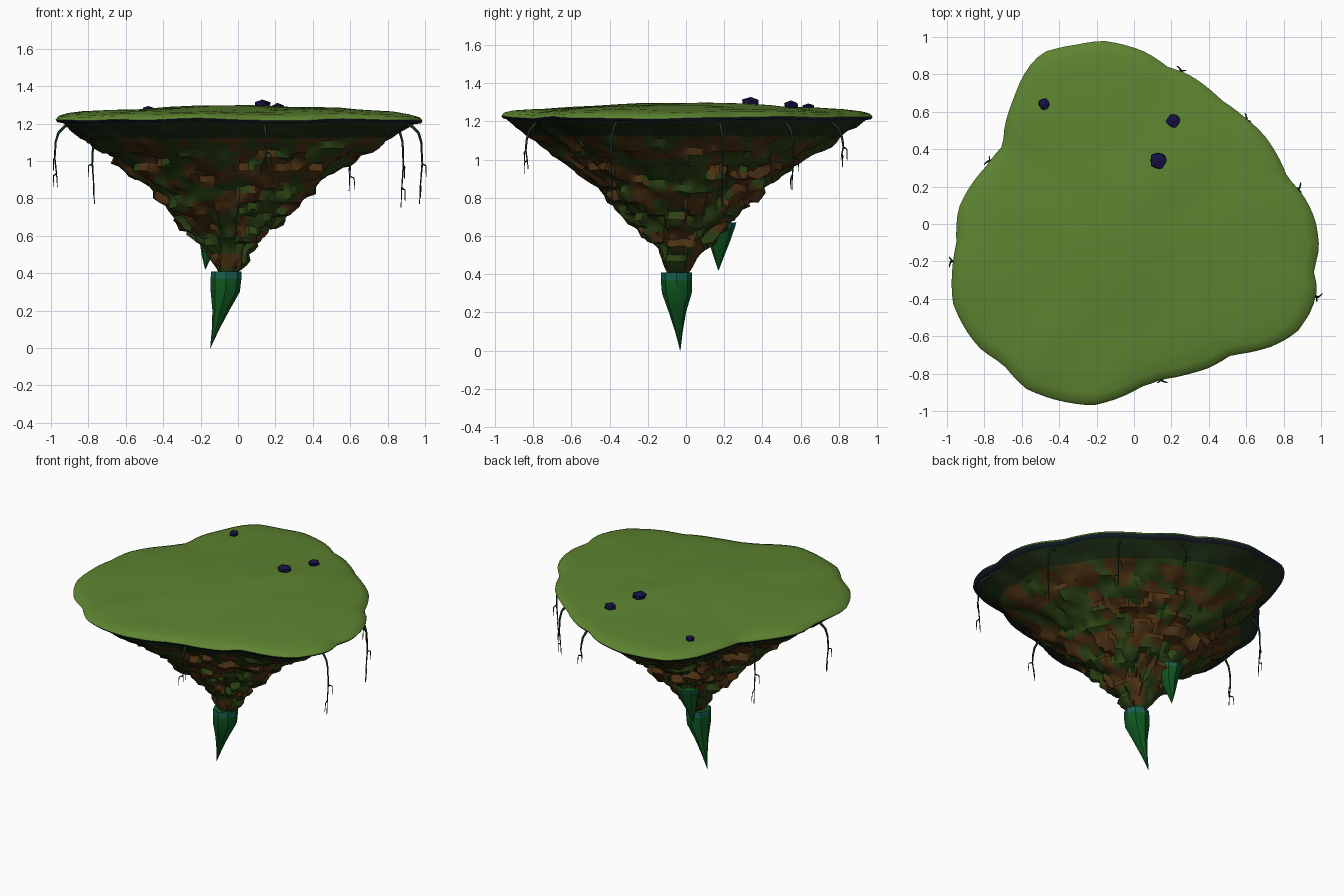
import bpy, bmesh, math, random
from mathutils import Vector, noise

if "Cube" in bpy.data.objects:
    bpy.data.objects.remove(bpy.data.objects["Cube"])

random.seed(4)
SEG = 120

# Island outline seen from above, counterclockwise
OUTLINE = [(.99, -.13), (.97, .02), (.92, .13), (.82, .25), (.76, .38), (.70, .47), (.58, .58),
           (.47, .66), (.38, .74), (.29, .80), (.18, .84), (.06, .92), (-.06, .96), (-.17, .98),
           (-.30, .96), (-.48, .92), (-.54, .87), (-.60, .78), (-.64, .68), (-.69, .53), (-.70, .42),
           (-.79, .31), (-.89, .18), (-.94, .08), (-.95, -.10), (-.97, -.22), (-.97, -.42), (-.91, -.55),
           (-.83, -.66), (-.70, -.75), (-.58, -.88), (-.42, -.94), (-.22, -.97), (-.08, -.93), (.04, -.87),
           (.15, -.83), (.30, -.80), (.40, -.77), (.52, -.70), (.75, -.65), (.87, -.58), (.95, -.46),
           (.98, -.35), (.96, -.25)]
POLAR = sorted((math.atan2(y, x) % math.tau, math.hypot(x, y)) for x, y in OUTLINE)
POLAR = [(POLAR[-1][0] - math.tau, POLAR[-1][1])] + POLAR + [(POLAR[0][0] + math.tau, POLAR[0][1])]


def lerp_table(table, t):
    for (a, u), (b, v) in zip(table, table[1:]):
        if a <= t <= b:
            return u + (v - u) * (t - a) / (b - a)
    return table[-1][1]


def material(name, color):
    m = bpy.data.materials.new(name)
    m.diffuse_color = (*color, 1)
    m.use_nodes = True
    m.node_tree.nodes["Principled BSDF"].inputs["Base Color"].default_value = m.diffuse_color
    return m


GRASS = material("grass", (.11, .23, .03))
EDGE = material("dark_edge", (.01, .018, .03))
BROWN = material("brown_earth", (.075, .032, .007))
MOSS = material("moss_earth", (.025, .055, .007))
SHADE = material("shaded_earth", (.012, .025, .007))
SPIKE = material("green_crystal", (.005, .10, .015))
TEAL = material("teal_crystal", (.01, .12, .08))
STONE = material("navy_stone", (.008, .006, .06))
VINE = material("vine", (.008, .03, .012))


def finish(bm, name, mats, angle=None):
    bmesh.ops.recalc_face_normals(bm, faces=bm.faces)
    me = bpy.data.meshes.new(name)
    bm.to_mesh(me)
    bm.free()
    for m in mats:
        me.materials.append(m)
    ob = bpy.data.objects.new(name, me)
    bpy.context.collection.objects.link(ob)
    if angle:
        bpy.ops.object.select_all(action='DESELECT')
        ob.select_set(True)
        bpy.context.view_layer.objects.active = ob
        bpy.ops.object.shade_smooth_by_angle(angle=math.radians(angle))
    return ob


def loft(bm, rings, cap_start=False, cap_end=False):
    """Skin a list of point rings; return the faces of each band."""
    vs = [[bm.verts.new(p) for p in r] for r in rings]
    n = len(vs[0])
    bands = [[bm.faces.new((a[i], a[(i + 1) % n], b[(i + 1) % n], b[i])) for i in range(n)]
             for a, b in zip(vs, vs[1:])]
    if cap_start:
        bm.faces.new(vs[0])
    if cap_end:
        bm.faces.new(vs[-1])
    return bands


def island_ring(s, z, bump=0, rough=0):
    """Outline scaled by s, rounding and drifting towards the lower tip."""
    ring = []
    for i in range(SEG):
        a = math.tau * i / SEG
        k = min(1, s * 1.3)
        r = s * (lerp_table(POLAR, a) * k + .93 * (1 - k))
        p = Vector((r * math.cos(a) - .06 * (1 - s), r * math.sin(a) - .05 * (1 - s), z))
        p.z += bump * noise.noise(p * 3)
        if rough:
            q = p * 9
            d = rough * (noise.cell(Vector((q.x, q.y, q.z * 1.6))) - .5) + rough * noise.noise(q * 1.5)
            p += Vector((math.cos(a), math.sin(a), -.4)) * d
        ring.append(p)
    return ring


# Grassy top with a thin dark rim
bm = bmesh.new()
prof = [(.955, 1.205), (.99, 1.21), (1, 1.222), (.985, 1.24), (.94, 1.252), (.85, 1.262), (.7, 1.272),
        (.55, 1.28), (.4, 1.287), (.25, 1.293), (.1, 1.297), (.02, 1.298)]
rings = []
for s, z in prof:
    ring = island_ring(s, z, .012)
    rings.append([Vector((p.x + .06 * (1 - s), p.y + .05 * (1 - s), p.z)) for p in ring])
for k, band in enumerate(loft(bm, rings, cap_end=True)):
    for f in band:
        f.material_index = 1 if k < 2 else 0
finish(bm, "grass_top", [GRASS, EDGE], 50)

# Rough earth underside, tapering downwards
HULL = [(.40, .055), (.44, .09), (.5, .135), (.6, .215), (.7, .32), (.8, .425), (.9, .53),
        (1.0, .665), (1.1, .825), (1.16, .905), (1.215, .975)]
bm = bmesh.new()
N = 34
rings = []
for k in range(N + 1):
    z = 1.215 - (1.215 - .40) * k / N
    rough = .03 * min(1, k / 8) * min(1, (N - k) / 6 + .2)
    rings.append(island_ring(lerp_table(HULL, z), z, 0, rough))
for k, band in enumerate(loft(bm, rings, True, True)):
    for f in band:
        v = noise.noise(f.calc_center_median() * 8)
        f.material_index = 2 if k < 4 else (0 if v > -.02 else 1)
finish(bm, "earth_underside", [BROWN, MOSS, SHADE], 40)


# Hanging crystal spikes: rings of (x, y, z, radius)
def spike(name, sections, sides=8):
    bm = bmesh.new()
    rings = [[(x + r * math.cos(math.tau * i / sides), y + r * math.sin(math.tau * i / sides), z)
              for i in range(sides)] for x, y, z, r in sections]
    bands = loft(bm, rings, True, True)
    for f in bands[0]:
        f.material_index = 1
    finish(bm, name, [SPIKE, TEAL], 40)


spike("tip_spike", [(-.063, -.05, .41, .082), (-.064, -.05, .37, .082), (-.068, -.048, .30, .078),
                    (-.092, -.045, .20, .045), (-.12, -.037, .10, .02), (-.148, -.03, 0, .001)])
spike("side_spike", [(-.145, .182, .67, .082), (-.146, .18, .645, .076), (-.15, .175, .57, .055),
                     (-.165, .172, .50, .03), (-.175, .17, .42, .001)])

# Small faceted stones on the grass
for i, (x, y, z, r) in enumerate([(.13, .34, 1.30, .052), (.21, .55, 1.285, .041), (-.48, .64, 1.275, .035)]):
    bm = bmesh.new()
    bmesh.ops.create_icosphere(bm, subdivisions=1, radius=r)
    for v in bm.verts:
        v.co *= random.uniform(.85, 1.08)
        v.co = Vector((x, y, z)) + Vector((v.co.x, v.co.y, v.co.z * .6))
    finish(bm, f"stone_{i + 1}", [STONE])


# Hanging vines with little side twigs
def strand(curve, pts, r0, r1):
    sp = curve.splines.new('POLY')
    sp.points.add(len(pts) - 1)
    for i, p in enumerate(pts):
        sp.points[i].co = (*p, 1)
        sp.points[i].radius = r0 + (r1 - r0) * i / (len(pts) - 1)


VINES = [(.98, -.39, .77), (.88, .19, .75), (.60, .56, .84), (.25, .82, 1.0),
         (-.775, .335, .77), (-.975, -.20, .86), (.15, -.835, .95)]
for i, (x, y, end) in enumerate(VINES):
    cu = bpy.data.curves.new(f"vine_{i + 1}", 'CURVE')
    cu.dimensions = '3D'
    cu.bevel_depth = .01
    cu.bevel_resolution = 1
    cu.use_fill_caps = True
    side = Vector((-y, x, 0)).normalized()
    drop = 1.1 - end
    path = [Vector((x * s, y * s, z)) for s, z in
            [(.91, 1.2), (.95, 1.185), (.985, 1.15), (1, 1.1), (1.005, 1.1 - drop * .35),
             (.995, 1.1 - drop * .7), (.99, end)]]
    strand(cu, path, 1, .2)
    for k, sgn in ((4, 1), (5, -1)):
        p, out = path[k], Vector((x, y, 0)).normalized() * .012
        strand(cu, [p, p + side * .022 * sgn + out - Vector((0, 0, .01)),
                    p + side * .028 * sgn + out - Vector((0, 0, .07))], .5, .15)
    cu.materials.append(VINE)
    bpy.context.collection.objects.link(bpy.data.objects.new(f"vine_{i + 1}", cu))
